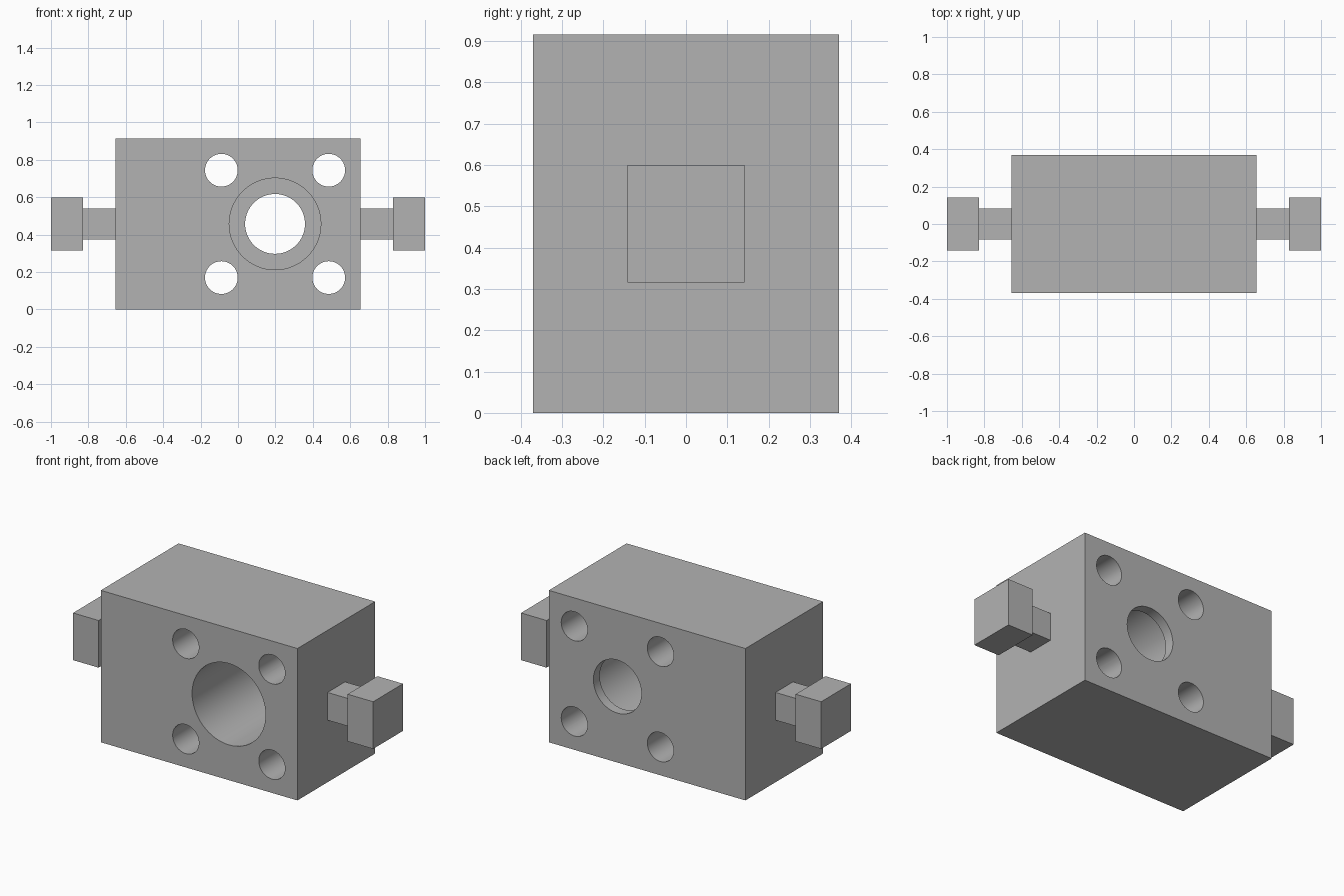
import bpy
import math

if "Cube" in bpy.data.objects:
    bpy.data.objects.remove(bpy.data.objects["Cube"], do_unlink=True)

# Body dimensions
HALF_X, HALF_Y, HEIGHT = 0.655, 0.37, 0.915
MID_Z = HEIGHT / 2
BORE_X = 0.198
BOLT_OFFSET = 0.287
LIP = 0.06

grey = bpy.data.materials.new("plain grey")
grey.use_nodes = True
colour = (0.45, 0.45, 0.45, 1)
grey.diffuse_color = colour
grey.node_tree.nodes["Principled BSDF"].inputs["Base Color"].default_value = colour


def box(name, centre, size):
    bpy.ops.mesh.primitive_cube_add(size=1, location=centre)
    obj = bpy.context.object
    obj.name = name
    obj.scale = size
    bpy.ops.object.transform_apply(location=False, rotation=False, scale=True)
    obj.data.materials.append(grey)
    return obj


def drill(target, x, z, radius, y_from, y_to):
    """Cut a round hole along y and discard the cutter."""
    bpy.ops.mesh.primitive_cylinder_add(
        vertices=64, radius=radius, depth=y_to - y_from,
        location=(x, (y_from + y_to) / 2, z), rotation=(math.pi / 2, 0, 0))
    cutter = bpy.context.object
    cutter.hide_render = True
    cutter.data.materials.append(grey)
    cut = target.modifiers.new("hole", "BOOLEAN")
    cut.operation = "DIFFERENCE"
    cut.solver = "EXACT"
    cut.object = cutter
    bpy.context.view_layer.objects.active = target
    bpy.ops.object.modifier_apply(modifier=cut.name)
    bpy.data.objects.remove(cutter, do_unlink=True)


# Block with a stepped bore and four bolt holes
body = box("body_block", (0, 0, MID_Z), (2 * HALF_X, 2 * HALF_Y, HEIGHT))
drill(body, BORE_X, MID_Z, 0.245, -1, HALF_Y - LIP)
drill(body, BORE_X, MID_Z, 0.16, -1, 1)
for sx in (-1, 1):
    for sz in (-1, 1):
        drill(body, BORE_X + sx * BOLT_OFFSET, MID_Z + sz * BOLT_OFFSET, 0.0875, -1, 1)

bpy.ops.object.select_all(action="DESELECT")
body.select_set(True)
bpy.context.view_layer.objects.active = body
bpy.ops.object.shade_smooth_by_angle(angle=math.radians(30))

# Square neck and head on each side
for side, s in (("left", 1), ("right", -1)):
    box(side + "_neck", (s * (HALF_X + 0.83) / 2, 0, MID_Z), (0.83 - HALF_X, 0.167, 0.167))
    box(side + "_head", (s * 0.915, 0, MID_Z), (0.17, 0.284, 0.284))
